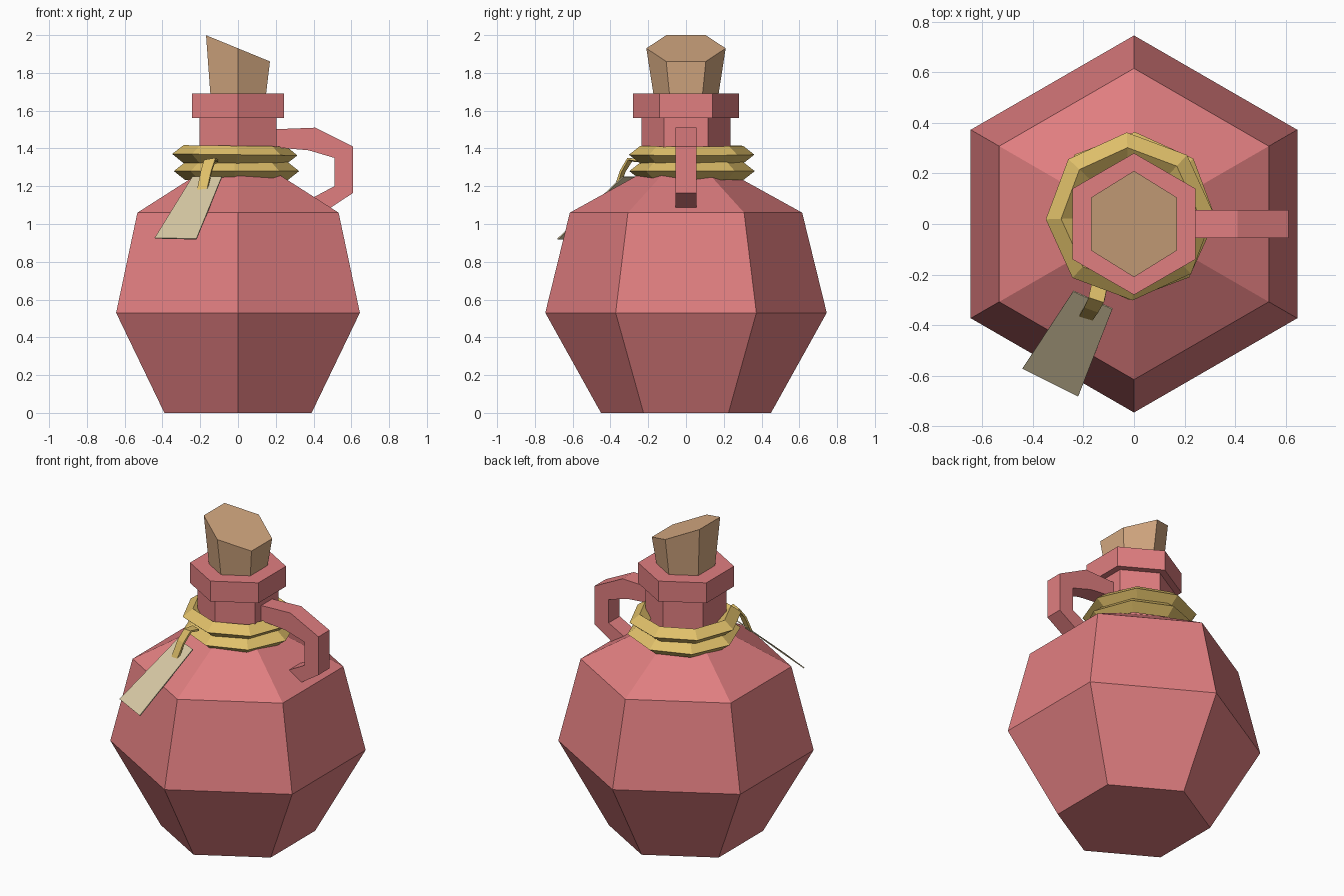
import bpy, math
from mathutils import Vector, Matrix

if "Cube" in bpy.data.objects:
    bpy.data.objects.remove(bpy.data.objects["Cube"])


def material(name, r, g, b):
    lin = [(c / 255 / 12.92) if c < 11 else ((c / 255 + 0.055) / 1.055) ** 2.4 for c in (r, g, b)]
    m = bpy.data.materials.new(name)
    m.diffuse_color = (*lin, 1)
    m.use_nodes = True
    m.node_tree.nodes["Principled BSDF"].inputs["Base Color"].default_value = m.diffuse_color
    return m


PINK = material("pink_glaze", 224, 126, 128)
CORK = material("cork_brown", 214, 170, 130)
GOLD = material("gold_rope", 224, 192, 106)
PAPER = material("tag_paper", 218, 203, 166)


def make(name, verts, faces, mat):
    me = bpy.data.meshes.new(name)
    me.from_pydata([tuple(v) for v in verts], [], faces)
    me.materials.append(mat)
    ob = bpy.data.objects.new(name, me)
    bpy.context.collection.objects.link(ob)
    return ob


def bridge(rings, n, closed=False):
    """Side faces joining successive n-point loops."""
    count = len(rings) if closed else len(rings) - 1
    total = len(rings)
    return [(i * n + j, i * n + (j + 1) % n, (i + 1) % total * n + (j + 1) % n, (i + 1) % total * n + j)
            for i in range(count) for j in range(n)]


def lathe(name, profile, mat, n=6):
    """Capped n-sided revolve with a corner pointing along +y."""
    rings = [[Vector((r * math.cos(math.pi / 2 + math.tau * j / n),
                      r * math.sin(math.pi / 2 + math.tau * j / n), z)) for j in range(n)]
             for r, z in profile]
    last = (len(rings) - 1) * n
    faces = bridge(rings, n) + [tuple(reversed(range(n))), tuple(range(last, last + n))]
    return make(name, [v for r in rings for v in r], faces, mat)


def ribbon(name, stations, thick, mat):
    """Strip through (left, right) point pairs, given a thickness."""
    verts = [Vector(p) for pair in stations for p in pair]
    faces = [(2 * i, 2 * i + 2, 2 * i + 3, 2 * i + 1) for i in range(len(stations) - 1)]
    ob = make(name, verts, faces, mat)
    mod = ob.modifiers.new("thickness", 'SOLIDIFY')
    mod.thickness = thick
    mod.offset = 0
    return ob


# Hexagonal bottle with shoulder, neck and rim
lathe("bottle", [(0.45, 0), (0.745, 0.53), (0.615, 1.06), (0.235, 1.27),
                 (0.235, 1.56), (0.28, 1.56), (0.28, 1.69)], PINK)

# Flared cork with slanted top
cork = lathe("cork", [(0.165, 1.64), (0.21, 1.93)], CORK)
for v in cork.data.vertices:
    if v.co.z > 1.8:
        v.co.x *= 0.93
        v.co.z -= v.co.x * 0.41

# Handle: side outline, extruded across y
outer = [(0.15, 1.50), (0.41, 1.51), (0.61, 1.41), (0.61, 1.165), (0.45, 1.06)]
inner = [(0.15, 1.41), (0.375, 1.39), (0.51, 1.35), (0.51, 1.20), (0.36, 1.12)]
w = 0.056
sections = [[Vector((o[0], -w, o[1])), Vector((o[0], w, o[1])),
             Vector((i[0], w, i[1])), Vector((i[0], -w, i[1]))] for o, i in zip(outer, inner)]
faces = [tuple(reversed(f)) for f in bridge(sections, 4)] + [(0, 1, 2, 3), (19, 18, 17, 16)]
make("handle", [v for s in sections for v in s], faces, PINK)


# Two octagonal rope coils with diamond cross-section
def coil(name, cx, cy, cz, radius, spin, tilt):
    m = Matrix.Translation((cx, cy, cz)) @ Matrix.Rotation(tilt, 4, 'Y') @ Matrix.Rotation(spin, 4, 'Z')
    rings = []
    for i in range(8):
        a = math.tau * i / 8
        rings.append([m @ Vector(((radius + dr) * math.cos(a), (radius + dr) * math.sin(a), dz))
                      for dr, dz in ((0.06, 0), (0, 0.047), (-0.06, 0), (0, -0.047))])
    faces = [tuple(reversed(f)) for f in bridge(rings, 4, True)]
    make(name, [v for r in rings for v in r], faces, GOLD)


coil("upper_rope", -0.017, 0.03, 1.367, 0.272, math.radians(2), 0.012)
coil("lower_rope", -0.008, 0.032, 1.28, 0.272, math.radians(-2), 0.0)

# Paper tag lying along the shoulder
ribbon("tag", [((-0.24, -0.265, 1.25), (-0.085, -0.335, 1.25)),
               ((-0.44, -0.57, 0.925), (-0.22, -0.68, 0.92))], 0.006, PAPER)

# Strap tying the tag to the rope
ribbon("tag_strap", [((-0.165, -0.225, 1.335), (-0.105, -0.245, 1.335)),
                     ((-0.178, -0.288, 1.335), (-0.118, -0.308, 1.345)),
                     ((-0.195, -0.325, 1.28), (-0.14, -0.345, 1.28)),
                     ((-0.215, -0.36, 1.18), (-0.163, -0.378, 1.18))], 0.012, GOLD)

# Consistent outward normals
import bmesh
for ob in bpy.data.objects:
    bm = bmesh.new()
    bm.from_mesh(ob.data)
    if ob.name not in ("tag", "tag_strap"):
        bmesh.ops.recalc_face_normals(bm, faces=bm.faces)
    bm.to_mesh(ob.data)
    bm.free()
